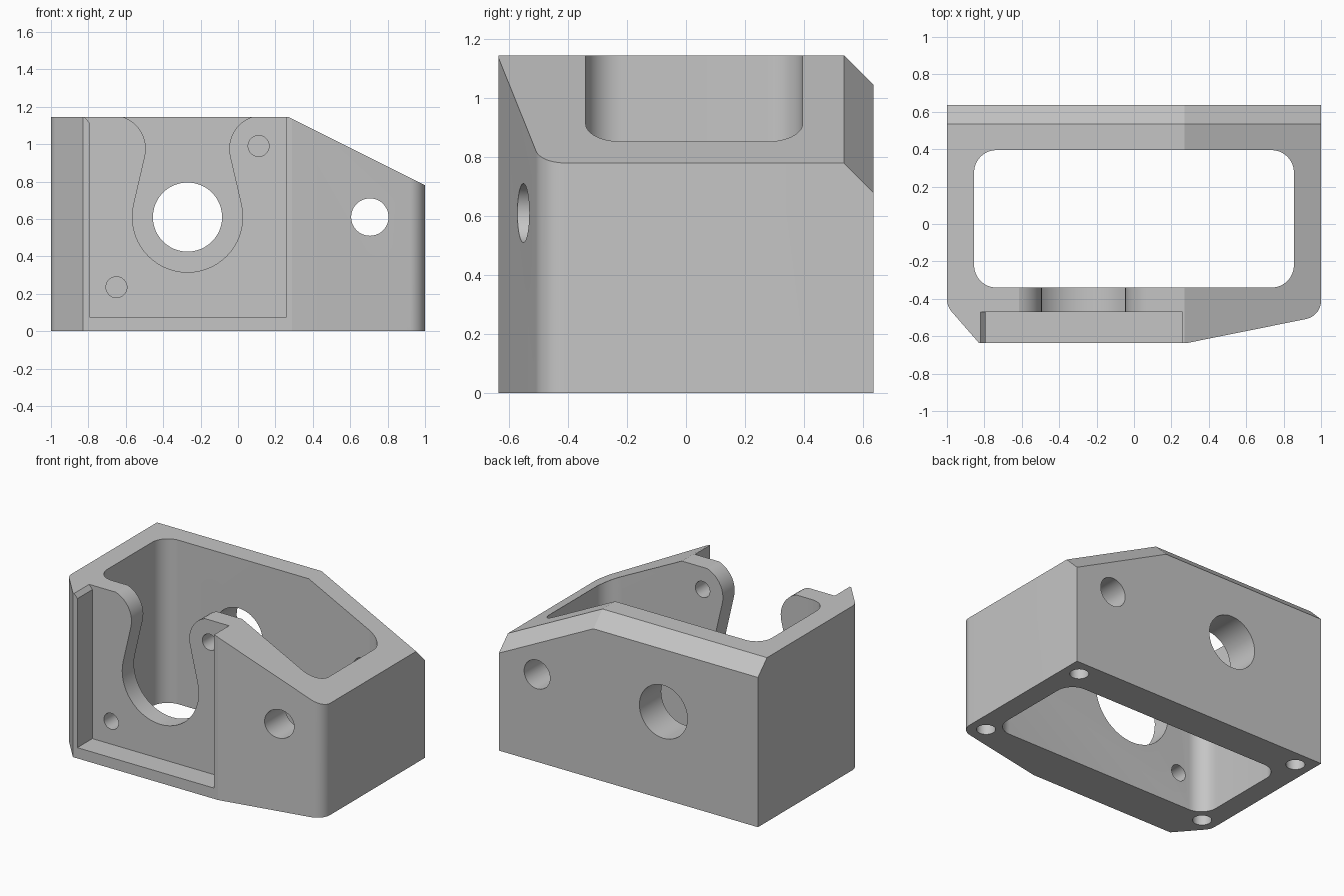
import bpy, bmesh
from math import cos, sin, radians, atan2, tan, pi
from mathutils import Vector

cube = bpy.data.objects.get("Cube")
if cube:
    bpy.data.objects.remove(cube, do_unlink=True)

TOP, BACK, FRONT = 1.145, 0.635, -0.635
grey = bpy.data.materials.new("plain_grey")
grey.use_nodes = True
grey.diffuse_color = (0.56, 0.56, 0.56, 1)
grey.node_tree.nodes["Principled BSDF"].inputs["Base Color"].default_value = grey.diffuse_color


def arc(cx, cy, r, a0, a1, n=12):
    angles = [radians(a0 + (a1 - a0) * i / n) for i in range(n + 1)]
    return [(cx + r * cos(a), cy + r * sin(a)) for a in angles]


def circle(cx, cy, r, n=48):
    return arc(cx, cy, r, 0, 360, n)[:-1]


def rounded(corners, n=12):
    """Polygon from (x, y, radius) corners, convex and counter-clockwise."""
    out = []
    for i, (x, y, r) in enumerate(corners):
        p = Vector((x, y))
        if r == 0:
            out.append((x, y))
            continue
        a = (Vector(corners[i - 1][:2]) - p).normalized()
        b = (Vector(corners[(i + 1) % len(corners)][:2]) - p).normalized()
        half = a.angle(b) / 2
        c = p + (a + b).normalized() * (r / sin(half))
        start = p + a * (r / tan(half)) - c
        a0 = math_deg(atan2(start.y, start.x))
        out += arc(c.x, c.y, r, a0, a0 + 180 - 2 * math_deg(half), n)
    return out


def math_deg(a):
    return a * 180 / pi


def prism(name, points, axis, lo, hi):
    """Extrude a profile along z (x, y points) or along y (x, z points)."""
    bm = bmesh.new()
    place = (lambda p, d: (p[0], p[1], d)) if axis == "z" else (lambda p, d: (p[0], d, p[1]))
    low = [bm.verts.new(place(p, lo)) for p in points]
    high = [bm.verts.new(place(p, hi)) for p in points]
    bm.faces.new(low)
    bm.faces.new(high)
    for i in range(len(points)):
        bm.faces.new((low[i - 1], low[i], high[i], high[i - 1]))
    bmesh.ops.recalc_face_normals(bm, faces=bm.faces)
    mesh = bpy.data.meshes.new(name)
    bm.to_mesh(mesh)
    bm.free()
    mesh.materials.append(grey)
    obj = bpy.data.objects.new(name, mesh)
    bpy.context.collection.objects.link(obj)
    return obj


def trim(obj, co, normal):
    """Slice off everything beyond a plane and close the cut."""
    bm = bmesh.new()
    bm.from_mesh(obj.data)
    bmesh.ops.bisect_plane(bm, geom=bm.verts[:] + bm.edges[:] + bm.faces[:], dist=1e-5,
                           plane_co=co, plane_no=normal, clear_outer=True)
    rim = [e for e in bm.edges if e.is_boundary]
    if rim:
        bmesh.ops.edgeloop_fill(bm, edges=rim)
    bmesh.ops.recalc_face_normals(bm, faces=bm.faces)
    bm.to_mesh(obj.data)
    bm.free()


def cut(obj, cutter):
    cutter.hide_render = True
    mod = obj.modifiers.new(cutter.name, "BOOLEAN")
    mod.operation, mod.solver, mod.object = "DIFFERENCE", "EXACT", cutter
    bpy.context.view_layer.objects.active = obj
    bpy.ops.object.modifier_apply(modifier=mod.name)
    bpy.data.objects.remove(cutter, do_unlink=True)


# Outer block with its tapered front
outline = rounded([(-1, -0.44, 0.1), (-0.83, FRONT, 0), (0.29, FRONT, 0),
                   (1, -0.492, 0.1), (1, BACK, 0), (-1, BACK, 0)])
housing = prism("housing", outline, "z", 0, TOP)

# Sloping top and the chamfer along the back edge
ridge = Vector((0.27, 0.535, TOP))
for normal in ((0.5, 0, 1), (0, 1, 1), (0.5, 1, 1)):
    trim(housing, ridge, Vector(normal).normalized())

# Open cavity
cavity = rounded([(-0.855, -0.34, 0.12), (0.855, -0.34, 0.12),
                  (0.855, 0.395, 0.12), (-0.855, 0.395, 0.12)])
cut(housing, prism("cavity_cutter", cavity, "z", -0.2, 1.4))

# Recessed front panel, flared at its upper left
recess = [(-0.795, 0.075), (0.26, 0.075), (0.26, 1.3), (-0.95, 1.3), (-0.82, TOP), (-0.795, 1.115)]
cut(housing, prism("recess_cutter", recess, "y", -0.9, -0.47))

# Keyhole slot, open at the top
mid = -0.27
left = arc(-0.673, 0.975, 0.18, 80, -13)
bowl = arc(mid, 0.61, 0.295, 167, 373, 32)
right = [(2 * mid - x, z) for x, z in reversed(left)]
slot = [(left[0][0], 1.3)] + left + bowl + right + [(right[-1][0], 1.3)]
cut(housing, prism("slot_cutter", slot, "y", -0.9, -0.2))

# Holes through the front and back walls
for x, z, r, lo, hi in ((mid, 0.61, 0.185, 0, 0.9), (0.705, 0.61, 0.1, -0.9, 0.9),
                        (-0.65, 0.235, 0.056, -0.9, 0), (0.11, 0.99, 0.056, -0.9, 0)):
    cut(housing, prism("wall_hole_cutter", circle(x, z, r), "y", lo, hi))

# Blind screw holes in the underside
for x in (-0.885, 0.885):
    for y in (-0.39, 0.52):
        cut(housing, prism("screw_hole_cutter", circle(x, y, 0.06), "z", -0.2, 0.3))

# Smooth fillets, crisp edges
bpy.ops.object.select_all(action="DESELECT")
housing.select_set(True)
bpy.context.view_layer.objects.active = housing
bpy.ops.object.shade_smooth_by_angle(angle=radians(10.5))
